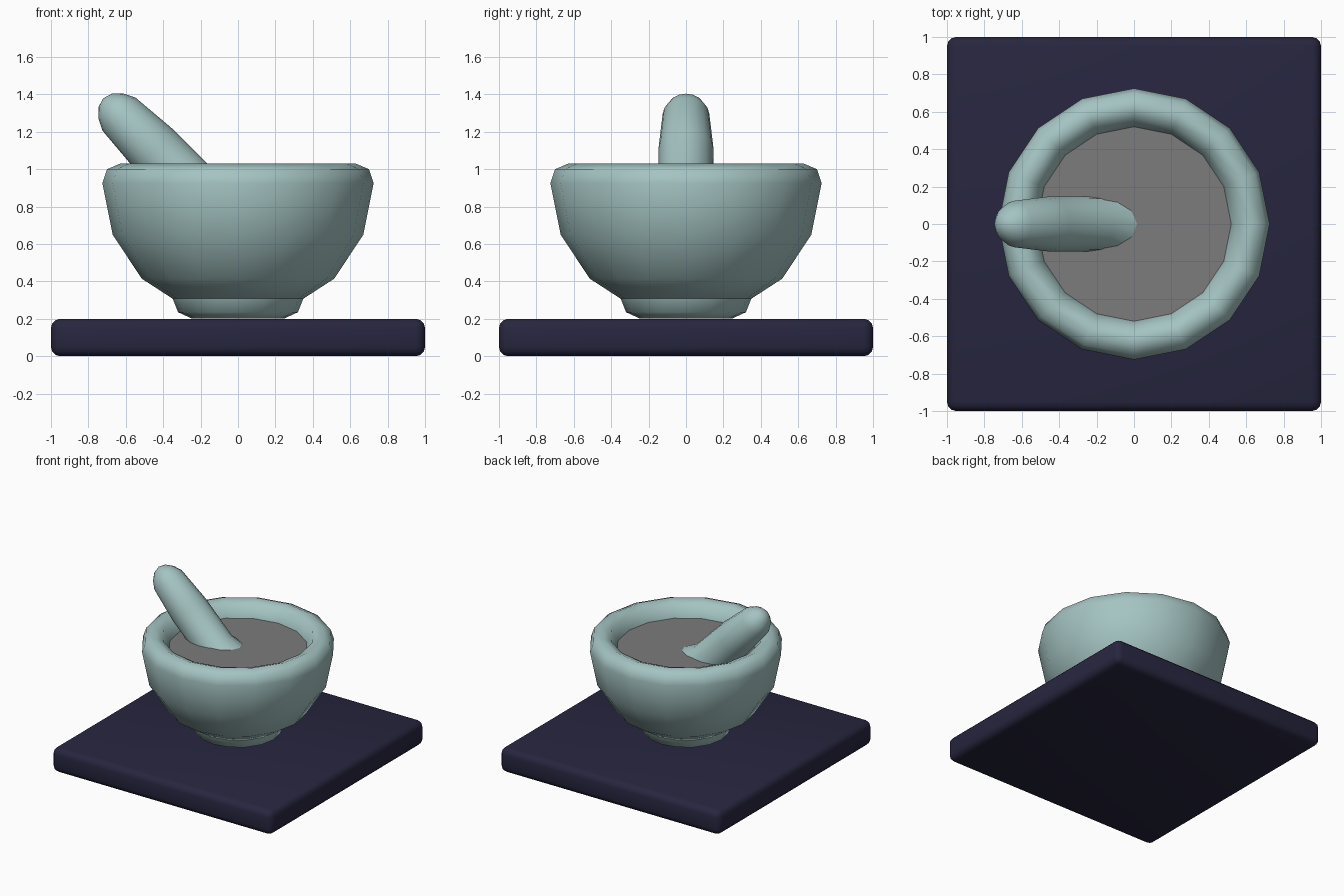
import bpy, bmesh, math
from mathutils import Matrix, Vector

if "Cube" in bpy.data.objects:
    bpy.data.objects.remove(bpy.data.objects["Cube"])


def material(name, rgb):
    m = bpy.data.materials.new(name)
    m.diffuse_color = (*rgb, 1)
    m.use_nodes = True
    m.node_tree.nodes["Principled BSDF"].inputs["Base Color"].default_value = m.diffuse_color
    return m


CELADON = material("celadon", (0.37, 0.55, 0.54))
GREY = material("grey", (0.2, 0.2, 0.2))
NAVY = material("navy", (0.02, 0.019, 0.05))


def finish(bm, name, mat, angle=None):
    bmesh.ops.recalc_face_normals(bm, faces=bm.faces)
    mesh = bpy.data.meshes.new(name)
    bm.to_mesh(mesh)
    bm.free()
    mesh.materials.append(mat)
    ob = bpy.data.objects.new(name, mesh)
    bpy.context.collection.objects.link(ob)
    if angle:
        bpy.ops.object.select_all(action='DESELECT')
        ob.select_set(True)
        bpy.context.view_layer.objects.active = ob
        bpy.ops.object.shade_smooth_by_angle(angle=math.radians(angle))
    return ob


def lathe(name, profile, sides, mat, angle=None, matrix=Matrix()):
    """Turn (radius, height) points around z, then place the result."""
    bm = bmesh.new()
    rings = []
    for r, z in profile:
        count = sides if r > 0 else 1
        rings.append([bm.verts.new(matrix @ Vector((
            r * math.cos(math.tau * i / sides),
            r * math.sin(math.tau * i / sides), z))) for i in range(count)])
    for a, b in zip(rings, rings[1:]):
        for i in range(sides):
            j = (i + 1) % sides
            corners = [a[i % len(a)], a[j % len(a)], b[j % len(b)], b[i % len(b)]]
            bm.faces.new(list(dict.fromkeys(corners)))
    return finish(bm, name, mat, angle)


# Slab with rounded edges
bm = bmesh.new()
bmesh.ops.create_cube(bm, size=1, matrix=Matrix.Translation((0, 0, 0.1))
                      @ Matrix.Diagonal((2, 2, 0.2, 1)))
bmesh.ops.bevel(bm, geom=bm.edges[:], offset=0.05, segments=3, profile=0.5,
                affect='EDGES')
finish(bm, "base_slab", NAVY, 40)

# Mortar foot and bowl
lathe("mortar_foot", [(0, 0.203), (0.25, 0.203), (0.32, 0.235), (0.35, 0.31),
                      (0, 0.31)], 16, CELADON, 50)
lathe("mortar_bowl", [(0, 0.308), (0.35, 0.308), (0.515, 0.415), (0.67, 0.65),
                      (0.725, 0.925), (0.70, 1.0), (0.63, 1.03), (0.565, 1.005),
                      (0.52, 0.91), (0.50, 0.80), (0, 0.80)], 16, CELADON, 60)

# Ground powder filling the bowl
lathe("filling", [(0, 0.82), (0.505, 0.82), (0.52, 0.91), (0, 0.91)], 16, GREY)

# Pestle, leaning at 45 degrees with its flared head in the filling
lean = Matrix.Translation((-0.636, 0, 1.294)) @ Matrix.Rotation(math.radians(135), 4, 'Y')
lathe("pestle", [(0, -0.12), (0.05, -0.105), (0.095, -0.06), (0.125, 0.0),
                 (0.148, 0.27), (0.147, 0.61), (0.21, 0.79), (0, 0.84)],
      16, CELADON, 40, lean)
